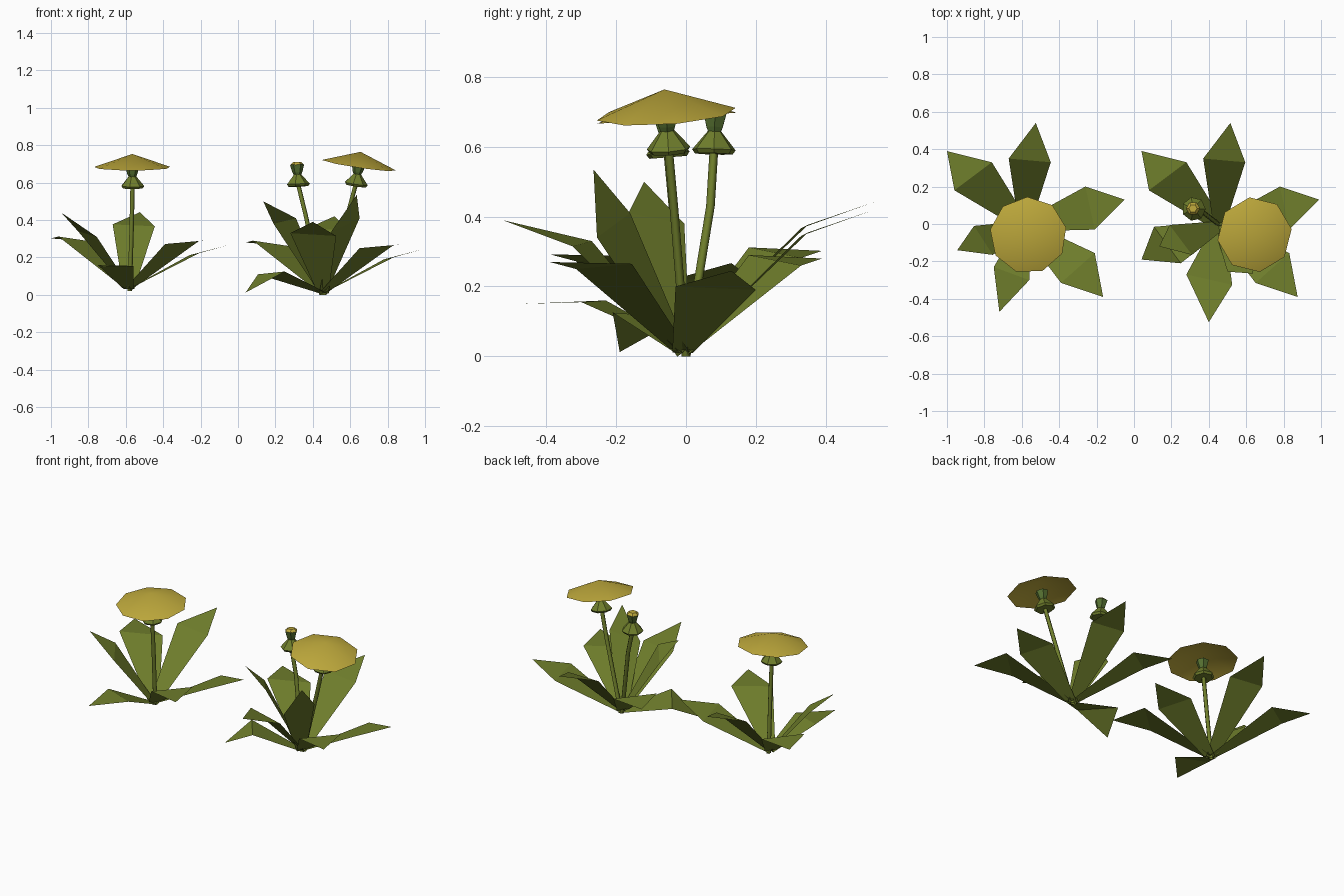
import bpy, bmesh, math
from mathutils import Vector

if "Cube" in bpy.data.objects:
    bpy.data.objects.remove(bpy.data.objects["Cube"])


def material(name, rgb):
    m = bpy.data.materials.new(name)
    m.diffuse_color = (*rgb, 1)
    m.use_nodes = True
    m.node_tree.nodes["Principled BSDF"].inputs["Base Color"].default_value = m.diffuse_color
    return m


LEAF = material("leaf_green", (0.16, 0.21, 0.025))
CUP = material("cup_dark_green", (0.09, 0.16, 0.03))
PETAL = material("petal_yellow", (0.52, 0.40, 0.045))


def finish(name, bm, mat, smooth=False):
    mesh = bpy.data.meshes.new(name)
    bm.to_mesh(mesh)
    bm.free()
    mesh.materials.append(mat)
    for p in mesh.polygons:
        p.use_smooth = smooth
    ob = bpy.data.objects.new(name, mesh)
    bpy.context.collection.objects.link(ob)
    return ob


def leaf(name, root, tip, a, b):
    """Pointed blade: narrow foot, wide shoulders a and b, then the tip."""
    a, b, tip, root = Vector(a), Vector(b), Vector(tip), Vector(root)
    side = (a - b).normalized() * 0.03
    bm = bmesh.new()
    v = [bm.verts.new(p) for p in (root + side, root - side, b, a, tip)]
    bm.faces.new((v[0], v[1], v[2], v[3]))
    bm.faces.new((v[3], v[2], v[4]))
    bm.normal_update()
    if sum(f.normal.z for f in bm.faces) < 0:
        bmesh.ops.reverse_faces(bm, faces=bm.faces)
    finish(name, bm, LEAF)


def tube(name, centres, radii, axis, sides, mat, smooth=False, turn=0.0, caps=(0, 0)):
    """Rings of given radius around an axis; radius 0 makes a point."""
    axis = Vector(axis).normalized()
    u = Vector((0, 1, 0)).cross(axis).normalized()
    w = axis.cross(u)
    bm = bmesh.new()
    rings = []
    for c, r in zip(centres, radii):
        n = sides if r > 0 else 1
        rings.append([bm.verts.new(Vector(c) + r * (
            u * math.cos(turn + 2 * math.pi * i / sides) +
            w * math.sin(turn + 2 * math.pi * i / sides))) for i in range(n)])
    for lo, hi in zip(rings, rings[1:]):
        for i in range(sides):
            j = (i + 1) % sides
            if len(hi) == 1:
                bm.faces.new((lo[i], lo[j], hi[0]))
            else:
                bm.faces.new((lo[i], lo[j], hi[j], hi[i]))
    if caps[0]:
        bm.faces.new(rings[0][::-1])
    if caps[1]:
        bm.faces.new(rings[-1])
    finish(name, bm, mat, smooth)


def lathe(name, start, axis, profile, sides, mat, **kw):
    start, d = Vector(start), Vector(axis).normalized()
    tube(name, [start + d * h for h, r in profile], [r for h, r in profile],
         axis, sides, mat, **kw)


def flower(name, foot, axis, stem_path, disc=None, sides=8, turn=0.0):
    # stem, bract skirt and cup
    tube(name + "_stem", stem_path + [foot], [0.013] * (len(stem_path) + 1),
         (0, 0, 1), 5, LEAF, smooth=True)
    lathe(name + "_bracts", foot, axis,
          [(-0.012, 0.055), (0.0, 0.064), (0.055, 0.018)], 7, LEAF, caps=(1, 0))
    lathe(name + "_cup", foot, axis,
          [(0.045, 0.018), (0.065, 0.027), (0.105, 0.038)], 6, CUP)
    if disc:  # open flower: a shallow cone
        lathe(name + "_petals", foot, axis, [(0.10, disc), (0.172, 0)],
              sides, PETAL, smooth=True, turn=turn)
    else:     # closed bud: small yellow top
        lathe(name + "_bud_top", foot, axis, [(0.103, 0.038), (0.118, 0.022)],
              6, PETAL, caps=(0, 1))


ROOT = Vector((0.455, -0.01, 0.01))
SHIFT = Vector((-1.04, 0, 0.022))     # second plant repeats the first one

# leaves found on both plants: tip, shoulder, shoulder
shared = [
    ((0.04, 0.39, 0.28), (0.08, 0.18, 0.29), (0.28, 0.33, 0.26)),
    ((0.515, 0.54, 0.42), (0.37, 0.35, 0.355), (0.595, 0.33, 0.345)),
    ((0.99, 0.13, 0.245), (0.78, 0.20, 0.19), (0.83, -0.03, 0.20)),
    ((0.875, -0.39, 0.27), (0.83, -0.155, 0.265), (0.65, -0.315, 0.25)),
]
right_only = [
    ((0.40, -0.525, 0.39), (0.28, -0.27, 0.33), (0.525, -0.325, 0.315)),
    ((0.04, -0.19, 0.012), (0.107, -0.015, 0.11), (0.25, -0.21, 0.125)),
    ((0.135, -0.12, 0.50), (0.19, -0.005, 0.38), (0.31, -0.165, 0.41)),
    ((0.635, -0.265, 0.535), (0.65, -0.16, 0.41), (0.50, -0.255, 0.34)),
]
left_only = [
    ((-0.72, -0.47, 0.15), (-0.56, -0.30, 0.155), (-0.75, -0.23, 0.16)),
    ((-0.945, -0.14, 0.44), (-0.855, -0.01, 0.34), (-0.755, -0.165, 0.31)),
]
for i, pts in enumerate(shared):
    leaf(f"right_leaf_{i + 1}", ROOT, *pts)
    leaf(f"left_leaf_{i + 1}", ROOT + SHIFT, *[Vector(p) + SHIFT for p in pts])
for i, pts in enumerate(right_only):
    leaf(f"right_leaf_{i + 5}", ROOT, *pts)
for i, pts in enumerate(left_only):
    leaf(f"left_leaf_{i + 5}", ROOT + SHIFT, *pts)

# flowers and bud
flower("left_flower", (-0.565, -0.052, 0.582), (0.0, -0.08, 1),
       [(-0.58, 0.0, 0.02), (-0.57, -0.03, 0.35)], disc=0.206, sides=9, turn=0.2)
flower("right_flower", (0.63, -0.05, 0.595), (0.15, -0.07, 1),
       [(0.46, 0.0, 0.0), (0.585, -0.035, 0.43)], disc=0.202, sides=8, turn=0.15)
flower("bud", (0.32, 0.08, 0.592), (-0.04, 0.03, 1),
       [(0.45, 0.0, 0.0), (0.36, 0.07, 0.43)])
